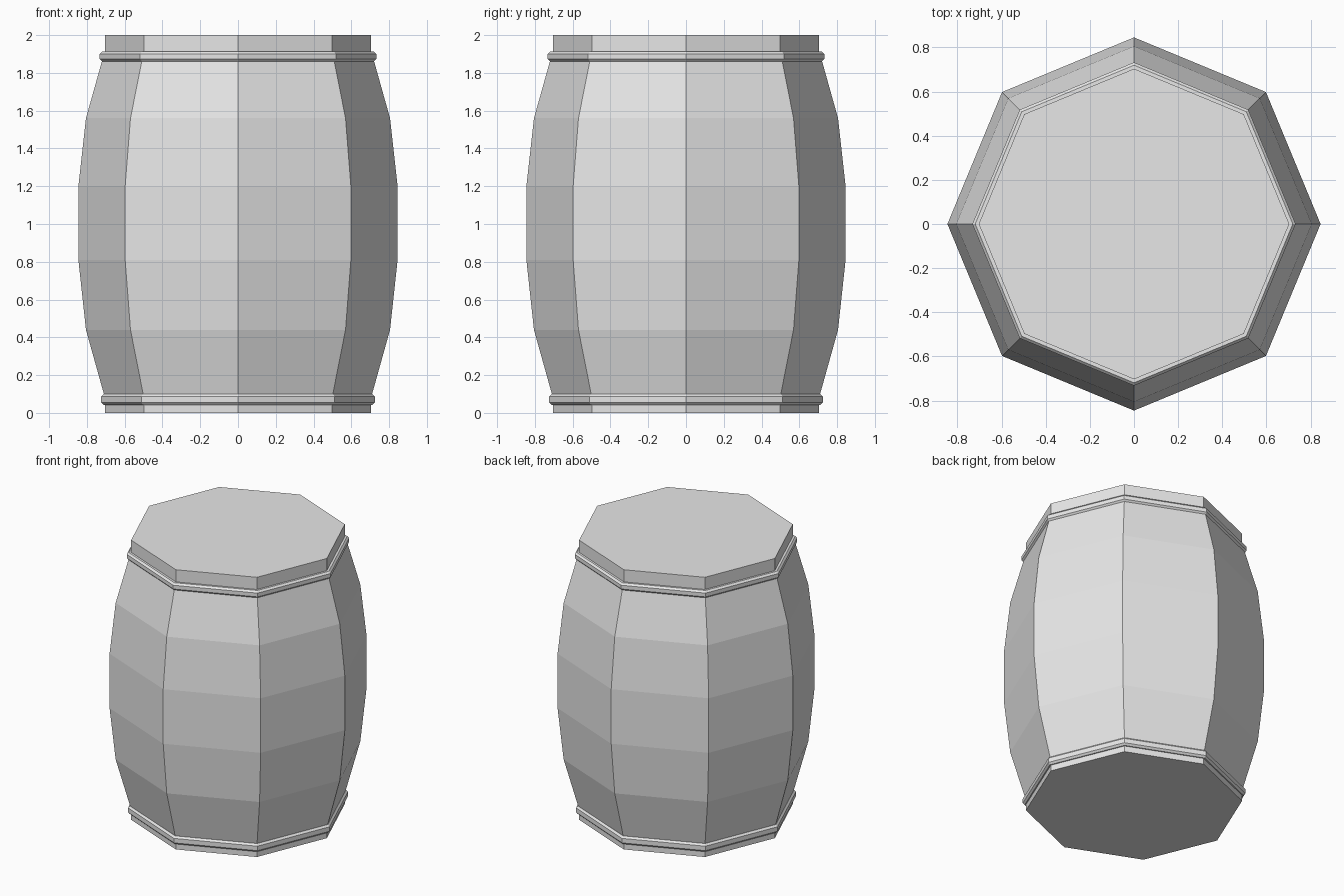
import bpy
import bmesh
from math import cos, sin, tau

SIDES = 8

cube = bpy.data.objects.get("Cube")
if cube:
    bpy.data.objects.remove(cube, do_unlink=True)

grey = bpy.data.materials.new("light_grey")
grey.use_nodes = True
colour = (0.8, 0.8, 0.8, 1.0)
grey.diffuse_color = colour
grey.node_tree.nodes["Principled BSDF"].inputs["Base Color"].default_value = colour


def lathe(name, profile, closed=False):
    """Sweep a (radius, height) profile round z, capping it or closing it into a ring."""
    bm = bmesh.new()
    loops = []
    for r, z in profile:
        loops.append([bm.verts.new((r * cos(tau * i / SIDES), r * sin(tau * i / SIDES), z))
                      for i in range(SIDES)])
    pairs = list(zip(loops, loops[1:]))
    if closed:
        pairs.append((loops[-1], loops[0]))
    else:
        bm.faces.new(loops[0][::-1])
        bm.faces.new(loops[-1])
    for low, high in pairs:
        for i in range(SIDES):
            j = (i + 1) % SIDES
            bm.faces.new((low[i], low[j], high[j], high[i]))
    bmesh.ops.recalc_face_normals(bm, faces=bm.faces)
    mesh = bpy.data.meshes.new(name)
    bm.to_mesh(mesh)
    bm.free()
    mesh.materials.append(grey)
    obj = bpy.data.objects.new(name, mesh)
    bpy.context.collection.objects.link(obj)
    return obj


def hoop(name, radius, bottom, top):
    """Thin band with bevelled outer edges."""
    inner, bevel = radius - 0.05, 0.013
    lathe(name, [(inner, bottom), (radius - bevel, bottom), (radius, bottom + bevel),
                 (radius, top - bevel), (radius - bevel, top), (inner, top)], closed=True)


# Bulging body with straight rims at both ends
lathe("barrel_body", [
    (0.703, 0.0), (0.703, 0.07), (0.71, 0.10), (0.805, 0.44), (0.845, 0.81),
    (0.845, 1.20), (0.805, 1.56), (0.718, 1.87), (0.703, 1.89), (0.703, 2.0)])

# Bands around the ends
hoop("lower_hoop", 0.724, 0.042, 0.10)
hoop("upper_hoop", 0.732, 1.86, 1.913)
